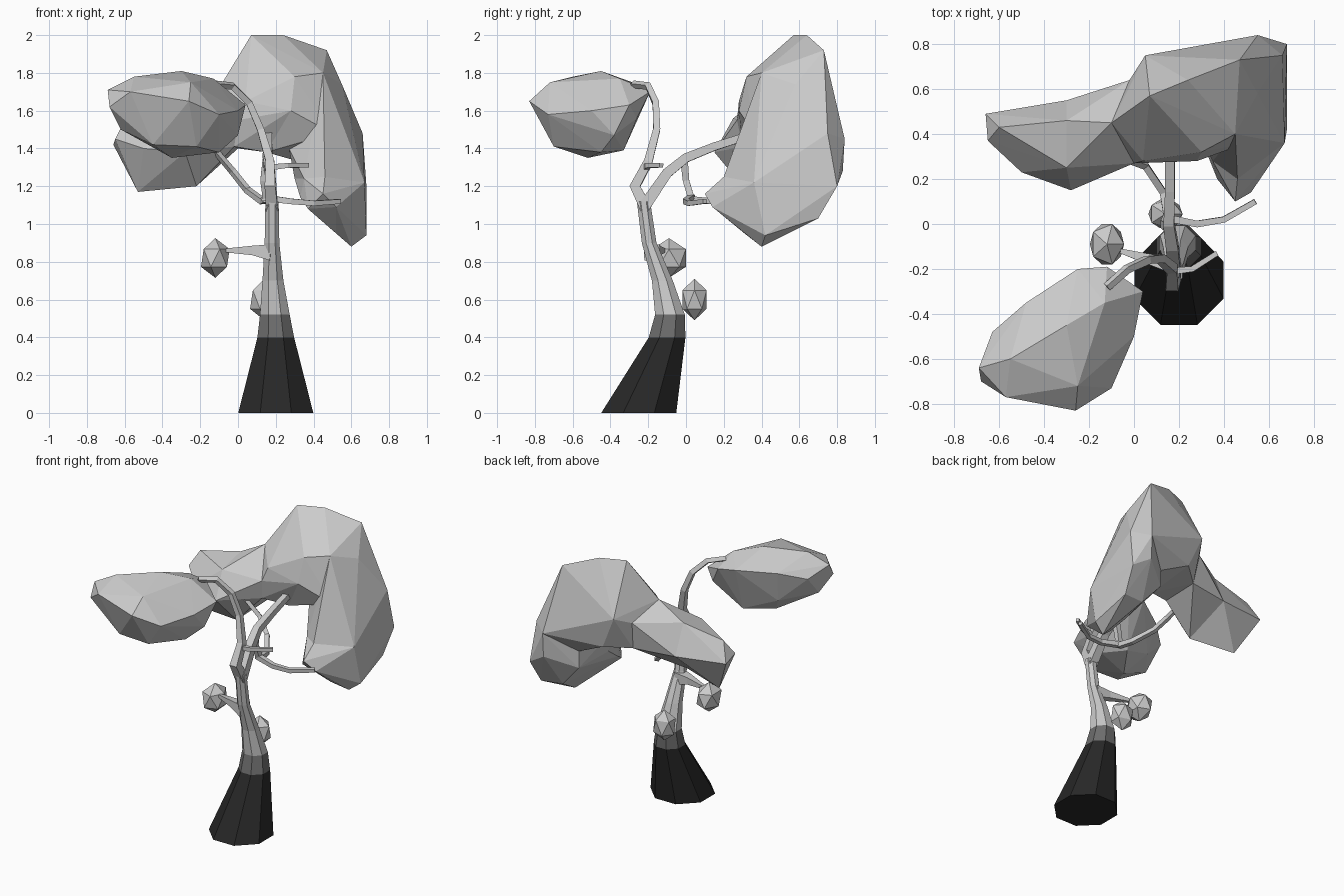
import bpy, bmesh, math
from mathutils import Vector

if "Cube" in bpy.data.objects:
    bpy.data.objects.remove(bpy.data.objects["Cube"])

def finish(name, bm):
    bmesh.ops.recalc_face_normals(bm, faces=bm.faces)
    me = bpy.data.meshes.new(name)
    bm.to_mesh(me)
    bm.free()
    ob = bpy.data.objects.new(name, me)
    bpy.context.collection.objects.link(ob)
    return ob

def tube(name, path, sides=4, flat=False):
    """Tapered tube through (x, y, z, radius) points; flat keeps rings horizontal."""
    bm = bmesh.new()
    pts = [Vector(p[:3]) for p in path]
    rings, prev = [], None
    for i, p in enumerate(pts):
        t = (pts[min(i + 1, len(pts) - 1)] - pts[max(i - 1, 0)]).normalized()
        if flat:
            t = Vector((0, 0, 1))
        ref = prev or (Vector((1, 0, 0)) if abs(t.x) < 0.8 else Vector((0, 0, 1)))
        u = (ref - t * ref.dot(t)).normalized()
        prev, v = u, t.cross(u)
        ring = []
        for k in range(sides):
            a = math.tau * (k + 0.5) / sides
            ring.append(bm.verts.new(p + (u * math.cos(a) + v * math.sin(a)) * path[i][3]))
        rings.append(ring)
    for a, b in zip(rings, rings[1:]):
        for k in range(sides):
            j = (k + 1) % sides
            bm.faces.new((a[k], a[j], b[j], b[k]))
    bm.faces.new(rings[0][::-1])
    bm.faces.new(rings[-1])
    return finish(name, bm)

def hull(name, points):
    bm = bmesh.new()
    for p in points:
        bm.verts.new(p)
    res = bmesh.ops.convex_hull(bm, input=bm.verts)
    junk = {g for g in res["geom_interior"] + res["geom_unused"] if isinstance(g, bmesh.types.BMVert)}
    bmesh.ops.delete(bm, geom=list(junk), context='VERTS')
    return finish(name, bm)

def lump(name, centre, size):
    bm = bmesh.new()
    bmesh.ops.create_icosphere(bm, subdivisions=1, radius=1)
    for v in bm.verts:
        v.co = Vector(centre) + Vector([a * b for a, b in zip(v.co, size)])
    return finish(name, bm)

# trunk, dark at the foot
trunk = tube("trunk", [(.2, -.25, 0, .215), (.2, -.1, .4, .105), (.195, -.085, .52, .085),
                       (.185, -.125, .7, .06), (.18, -.195, .9, .042), (.18, -.225, 1.12, .038)], 8, True)
for i, shade in enumerate((.02, .15, .8)):
    m = bpy.data.materials.new(("bark_dark", "bark_mid", "bark_grey")[i])
    m.diffuse_color = (shade, shade, shade, 1)
    m.use_nodes = True
    m.node_tree.nodes["Principled BSDF"].inputs["Base Color"].default_value = m.diffuse_color
    trunk.data.materials.append(m)
for f in trunk.data.polygons:
    f.material_index = 0 if f.center.z < .4 else 1 if f.center.z < .5 else 2

# branches
tube("front_branch", [(.18, -.21, 1.08, .045), (.17, -.27, 1.2, .04), (.17, -.2, 1.33, .032),
                      (.12, -.155, 1.5, .026), (.06, -.16, 1.64, .024), (-.03, -.2, 1.73, .022),
                      (-.12, -.28, 1.74, .02)])
tube("front_twig", [(.17, -.21, 1.3, .022), (.26, -.2, 1.31, .018), (.37, -.13, 1.31, .016)])
tube("back_branch", [(.18, -.23, 1.08, .045), (.17, -.1, 1.27, .038), (.155, 0, 1.35, .034),
                     (.16, .15, 1.41, .03), (.16, .4, 1.49, .028)])
tube("hanging_branch", [(.15, -.01, 1.34, .028), (.135, 0, 1.23, .024), (.15, .03, 1.13, .024)])
tube("right_branch", [(.13, .03, 1.14, .024), (.28, 0, 1.12, .021), (.4, .02, 1.11, .019),
                      (.54, .1, 1.12, .017)])
tube("left_branch", [(.15, .03, 1.13, .024), (.13, .14, 1.12, .022), (.05, .26, 1.18, .021),
                     (-.03, .29, 1.28, .02), (-.14, .26, 1.41, .018)])

# low stub with a leaf tuft, and the bark knob
tube("side_stub", [(.18, -.18, .85, .06), (.08, -.16, .86, .035), (-.06, -.12, .86, .015)])
lump("leaf_tuft", (-.12, -.09, .82), (.085, .105, .105))
lump("bark_knob", (.14, .045, .6), (.085, .075, .11))

# front leaf cushion
hull("front_foliage", [
    (-.25, -.2, 1.72), (-.12, -.19, 1.7), (.04, -.3, 1.63), (0, -.5, 1.6), (-.1, -.73, 1.58),
    (-.26, -.83, 1.65), (-.57, -.77, 1.7), (-.68, -.7, 1.62), (-.69, -.64, 1.71), (-.63, -.48, 1.65),
    (-.48, -.35, 1.7), (-.55, -.6, 1.78), (-.3, -.45, 1.81), (-.13, -.35, 1.77), (-.25, -.72, 1.75),
    (0, -.38, 1.47), (-.1, -.45, 1.38), (-.35, -.52, 1.35), (-.22, -.33, 1.39), (-.22, -.7, 1.41),
    (-.62, -.62, 1.5), (-.45, -.7, 1.42), (-.45, -.4, 1.48), (-.03, -.26, 1.56)])

# arched back crown: hulls between neighbouring sections, merged
sections = [
    [(-.66, .49, 1.42), (-.65, .37, 1.45), (-.6, .43, 1.55), (-.53, .38, 1.17), (-.5, .23, 1.4)],
    [(-.28, .15, 1.38), (-.22, .3, 1.2), (-.3, .55, 1.4), (-.3, .46, 1.61), (-.3, .25, 1.56)],
    [(0, .27, 1.55), (-.02, .3, 1.41), (0, .6, 1.4), (-.02, .64, 1.6), (-.1, .45, 1.72)],
    [(.04, .28, 1.65), (.05, .75, 1.65), (.07, .57, 2), (.24, .64, 2), (.3, .32, 1.78),
     (.28, .28, 1.6), (.15, .36, 1.38), (.15, .73, 1.42)],
    [(.27, .42, 1.4), (.47, .73, 1.92), (.45, .4, 1.8), (.55, .84, 1.45), (.66, .75, 1.48),
     (.5, .36, 1.48), (.36, .7, 1.32), (.55, .58, 1.74)],
    [(.68, .8, 1.2), (.67, .36, 1.22), (.55, .83, 1.28), (.36, .7, 1.2), (.3, .45, 1.24),
     (.35, .28, 1.24), (.46, .2, 1.25)],
    [(.45, .1, 1.16), (.52, .14, 1.09), (.37, .2, 1.08), (.33, .3, 1.14), (.68, .42, .94),
     (.6, .4, .88), (.52, .31, .95), (.66, .7, 1.03), (.5, .68, 1.04)]]
parts = [hull("foliage_part", a + b) for a, b in zip(sections, sections[1:])]
crown = parts[0]
crown.name = "back_foliage"
for p in parts[1:]:
    mod = crown.modifiers.new("union", 'BOOLEAN')
    mod.operation, mod.solver, mod.object = 'UNION', 'EXACT', p
dg = bpy.context.evaluated_depsgraph_get()
merged = bpy.data.meshes.new_from_object(crown.evaluated_get(dg))
crown.modifiers.clear()
crown.data = merged
for p in parts[1:]:
    bpy.data.objects.remove(p)
